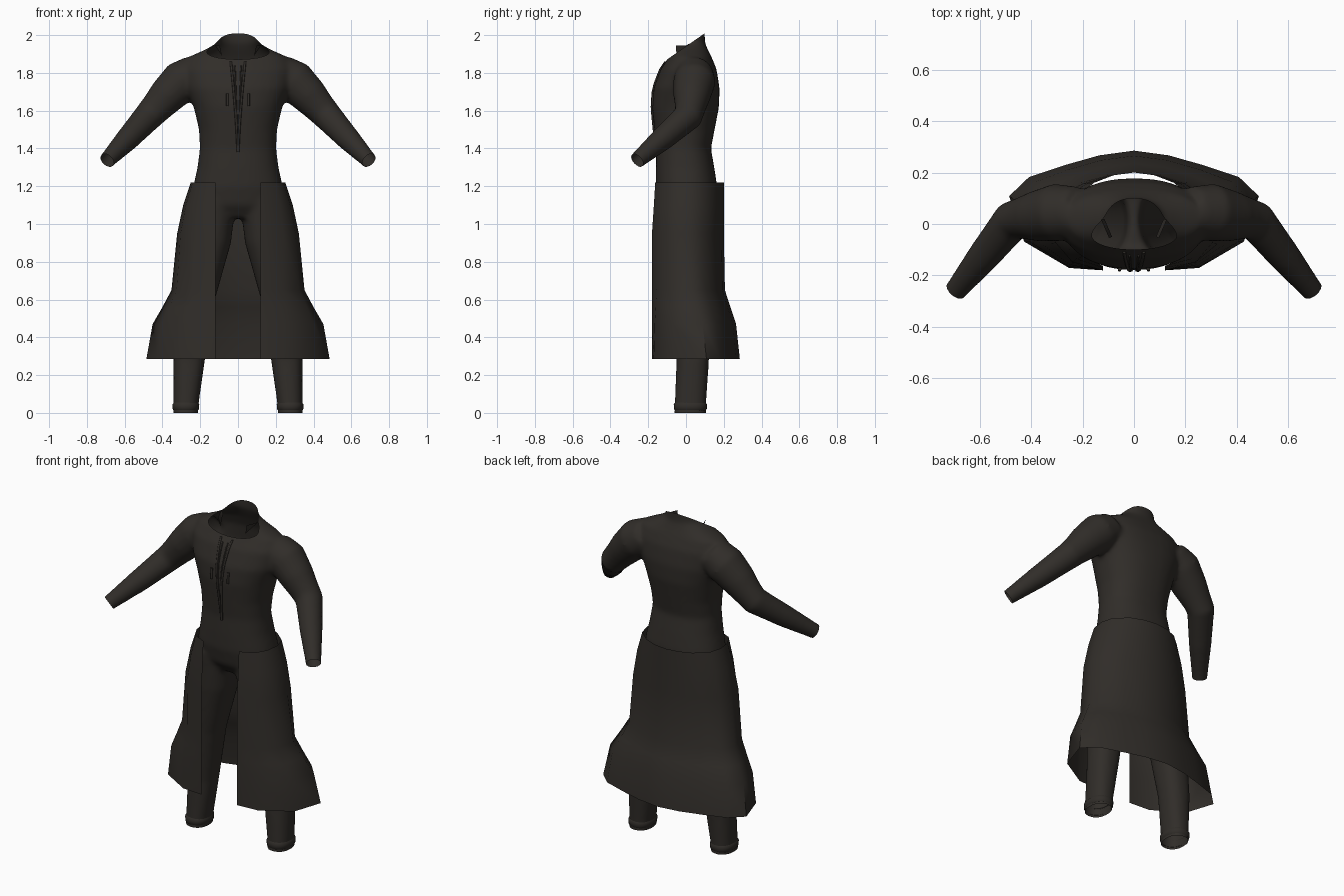
import bpy, bmesh, math
from mathutils import Vector

if "Cube" in bpy.data.objects:
    bpy.data.objects.remove(bpy.data.objects["Cube"])

cloth = bpy.data.materials.new("dark_cloth")
cloth.diffuse_color = (0.03, 0.026, 0.022, 1)
cloth.use_nodes = True
cloth.node_tree.nodes["Principled BSDF"].inputs["Base Color"].default_value = cloth.diffuse_color


def ring(c, rx, ry, direction=None, n=32, p=2.3):
    """Superellipse ring around c, level or facing along direction."""
    out = []
    q = direction.to_track_quat('Z', 'Y') if direction else None
    for i in range(n):
        a = 2 * math.pi * i / n
        ca, sa = math.cos(a), math.sin(a)
        v = Vector((rx * math.copysign(abs(ca) ** (2 / p), ca),
                    ry * math.copysign(abs(sa) ** (2 / p), sa), 0))
        out.append(Vector(c) + (q @ v if q else v))
    return out


def loft(bm, rings, closed=True, caps=True):
    rows = [[bm.verts.new(v) for v in r] for r in rings]
    n = len(rows[0])
    for a, b in zip(rows, rows[1:]):
        for i in range(n if closed else n - 1):
            j = (i + 1) % n
            bm.faces.new((a[i], a[j], b[j], b[i]))
    if caps:
        bm.faces.new(rows[0])
        bm.faces.new(rows[-1])


def make(name, bm, angle=50):
    bmesh.ops.recalc_face_normals(bm, faces=bm.faces)
    me = bpy.data.meshes.new(name)
    bm.to_mesh(me)
    bm.free()
    ob = bpy.data.objects.new(name, me)
    bpy.context.collection.objects.link(ob)
    me.materials.append(cloth)
    bpy.ops.object.select_all(action='DESELECT')
    ob.select_set(True)
    bpy.context.view_layer.objects.active = ob
    bpy.ops.object.shade_smooth_by_angle(angle=math.radians(angle))
    return ob


# body suit: torso, sleeves and trousers lofted, then fused
bm = bmesh.new()
torso = [(2.08, .09, -.05, .10), (1.96, .11, -.068, .10), (1.925, .17, -.075, .115),
         (1.885, .26, -.09, .135), (1.82, .29, -.135, .162), (1.72, .275, -.172, .178),
         (1.62, .235, -.18, .175), (1.5, .207, -.168, .152), (1.4, .202, -.157, .132),
         (1.3, .215, -.16, .15), (1.2, .237, -.16, .165), (1.1, .24, -.14, .16),
         (1.03, .17, -.09, .12)]
loft(bm, [ring((0, (f + b) / 2, z), w, (b - f) / 2) for z, w, f, b in torso])
leg = [(1.13, .01, .235, -.135, .155), (.9, .037, .275, -.12, .145), (.6, .122, .32, -.085, .13),
       (.28, .175, .342, -.05, .122), (.05, .208, .342, -.06, .107), (-.08, .215, .342, -.065, .105)]
arm = [((.22, .045, 1.80), .10), ((.30, .045, 1.755), .112), ((.38, .03, 1.675), .098),
       ((.475, .012, 1.57), .078), ((.58, -.12, 1.455), .064), ((.69, -.255, 1.34), .044),
       ((.75, -.327, 1.277), .04)]
pts = [Vector(p) for p, r in arm]
for s in (1, -1):
    loft(bm, [ring((s * (a + b) / 2, (f + k) / 2, z), (b - a) / 2, (k - f) / 2)
              for z, a, b, f, k in leg])
    rings = []
    for i, (p, r) in enumerate(arm):
        d = pts[min(i + 1, len(pts) - 1)] - pts[max(i - 1, 0)]
        rings.append([Vector((s * v.x, v.y, v.z)) for v in ring(p, r, r, d, p=2)])
    loft(bm, rings)
raw = make("body_raw", bm)
m = raw.modifiers.new("fuse", 'REMESH')
m.mode, m.voxel_size = 'VOXEL', .013
m = raw.modifiers.new("soften", 'SMOOTH')
m.factor, m.iterations = .5, 10
dg = bpy.context.evaluated_depsgraph_get()
bm = bmesh.new()
bm.from_mesh(bpy.data.meshes.new_from_object(raw.evaluated_get(dg)))
bpy.data.objects.remove(raw)


# open the neck, wrists and ankles with flat cuts
def cut(co, no, test):
    faces = [f for f in bm.faces if test(f.calc_center_median())]
    geom = set(faces)
    for f in faces:
        geom.update(f.verts)
        geom.update(f.edges)
    bmesh.ops.bisect_plane(bm, geom=list(geom), plane_co=co, plane_no=no, clear_outer=True)


cut((0, -.07, 1.892), (0, -.57, .82), lambda c: c.z > 1.8 and abs(c.x) < .2)
cut((0, 0, 0), (0, 0, -1), lambda c: c.z < .3)
for s in (1, -1):
    cut((s * .693, -.258, 1.337), (s * .53, -.64, -.55), lambda c: c.z > 1.1 and s * c.x > .55)
body = make("body_suit", bm)
bpy.context.view_layer.update()


def front(x, z, off=.003):
    hit, loc, no, i = body.ray_cast(Vector((x, -1, z)), Vector((0, 1, 0)))
    return Vector((x, (loc.y if hit else -.15) - off, z))


def cord(name, points, r):
    bm = bmesh.new()
    loft(bm, [ring(p, r, r, Vector((0, 0, -1)), 8, 2) for p in points])
    return make(name, bm)


# front placket edges and chest pocket welts
for s, side in ((1, "left"), (-1, "right")):
    cord("placket_" + side, [front(s * (.002 + .036 * (t / 12) ** 1.4), 1.38 + .48 * t / 12)
                             for t in range(13)], .006)
    cord("placket_inner_" + side, [front(s * (.001 + .016 * t / 12), 1.38 + .46 * t / 12)
                                   for t in range(13)], .004)
    cord("pocket_welt_" + side, [front(s * .056, 1.625 + .065 * t / 3) for t in range(4)], .007)

    # upright collar tip
    bm = bmesh.new()
    rows = []
    for t in range(6):
        y = -.05 + .014 * t
        x = s * (.085 + .03 * t / 5)
        z = 1.892 + .64 * (y + .07)
        rows.append([(x, y, z - .015), (x + s * .012, y - .004, max(z + .005, 1.945))])
    loft(bm, rows, closed=False, caps=False)
    make("collar_tip_" + side, bm)

    # trouser cuff band
    bm = bmesh.new()
    loft(bm, [ring((s * .276, .023, z), r, r + .017, None) for z, r in
              ((.012, .063), (.02, .070), (.045, .071), (.055, .064))], caps=False)
    make("trouser_cuff_" + side, bm)

# open-front coat skirt: section blends from waist shape to hem shape
waist = [(.80, .10), (.96, .29), (1, .5), (.92, .71), (.62, .89), (.32, .97), (0, 1)]
hem = [(.52, .02), (.88, .24), (1, .62), (.84, .78), (.55, .88), (.28, .96), (0, 1)]
levels = [(1.22, .25, -.163, .2, 0), (1.1, .29, -.17, .2, .1), (.95, .322, -.18, .2, .2),
          (.65, .352, -.18, .206, .45), (.56, .40, -.18, .235, .65), (.47, .452, -.18, .265, .85),
          (.285, .485, -.18, .285, 1)]
bm = bmesh.new()
rows = []
for z, w, f, b, k in levels:
    half = [Vector((.12, f, z))]
    for (x0, t0), (x1, t1) in zip(waist, hem):
        half.append(Vector((w * (x0 + (x1 - x0) * k), f + (b - f) * (t0 + (t1 - t0) * k), z)))
    rows.append(half + [Vector((-v.x, v.y, v.z)) for v in half[-2::-1]])
loft(bm, rows, closed=False, caps=False)
make("coat_skirt", bm, 60)
